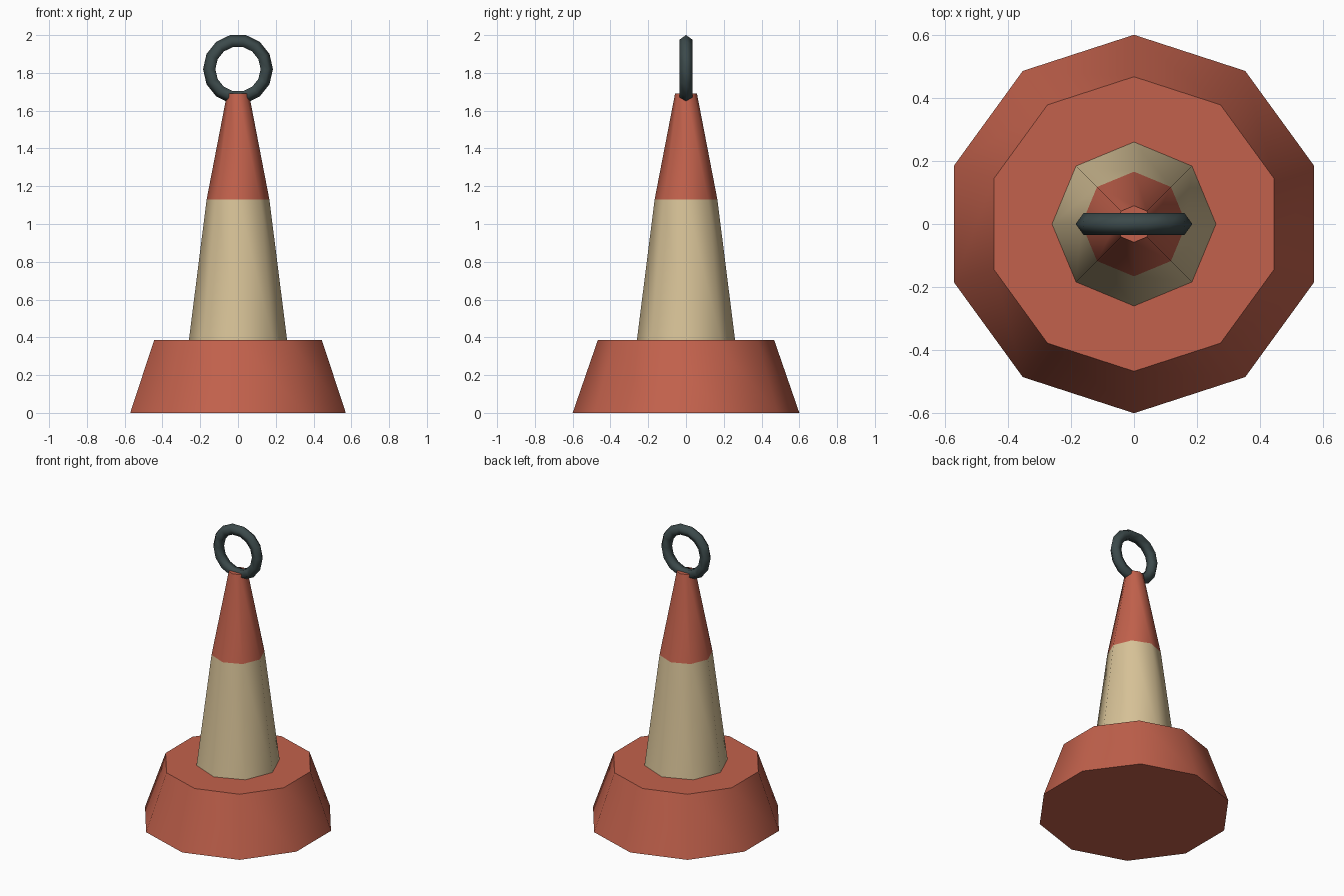
import bpy
import math

cube = bpy.data.objects.get("Cube")
if cube:
    bpy.data.objects.remove(cube, do_unlink=True)


def make_material(name, rgb):
    mat = bpy.data.materials.new(name)
    mat.use_nodes = True
    mat.diffuse_color = (*rgb, 1)
    mat.node_tree.nodes["Principled BSDF"].inputs["Base Color"].default_value = (*rgb, 1)
    return mat


red = make_material("brick red", (0.54, 0.12, 0.072))
cream = make_material("cream", (0.68, 0.54, 0.31))
iron = make_material("dark iron", (0.045, 0.068, 0.07))


def finish(name, mat, angle):
    obj = bpy.context.object
    obj.name = name
    obj.data.materials.append(mat)
    bpy.ops.object.shade_smooth_by_angle(angle=math.radians(angle))
    return obj


def frustum(name, sides, r_low, r_high, z_low, z_high, mat):
    bpy.ops.mesh.primitive_cone_add(
        vertices=sides, radius1=r_low, radius2=r_high, depth=z_high - z_low,
        location=(0, 0, (z_low + z_high) / 2))
    return finish(name, mat, 50)


# Ten-sided foot and the two eight-sided stages of the post
frustum("base", 10, 0.6, 0.467, 0, 0.385, red)
frustum("lower_post", 8, 0.26, 0.166, 0.385, 1.13, cream)
frustum("upper_post", 8, 0.166, 0.058, 1.13, 1.69, red)

# Upright ring with a five-sided section, sunk into the tip
bpy.ops.mesh.primitive_torus_add(
    major_segments=14, minor_segments=5, major_radius=0.149, minor_radius=0.036,
    location=(0, 0, 1.82), rotation=(math.pi / 2, 0, 0))
finish("ring", iron, 80)
